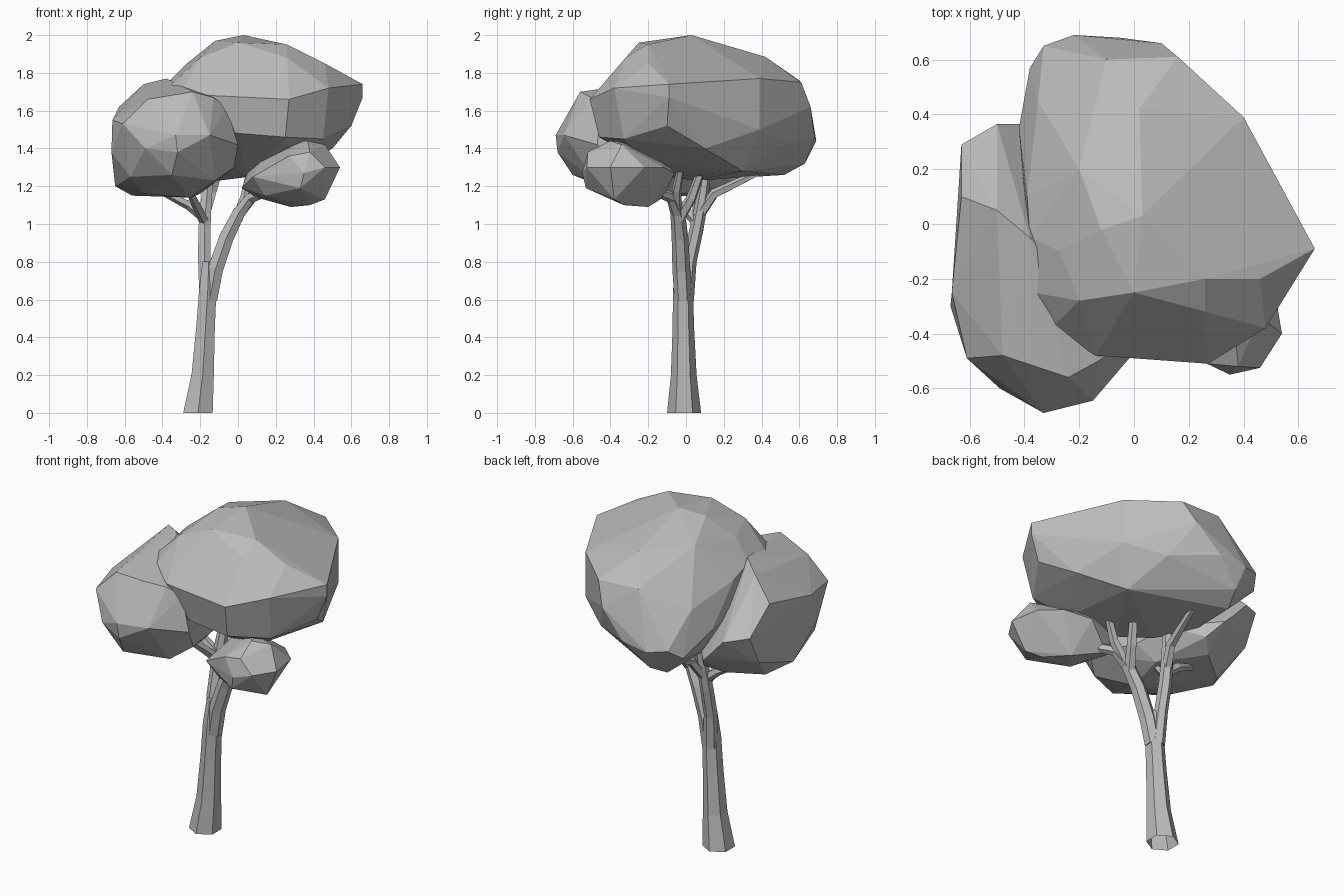
import bpy, bmesh, math
from mathutils import Vector

grey = bpy.data.materials.new("plain_grey")
grey.diffuse_color = (0.5, 0.5, 0.5, 1)


def finish(name, bm):
    bmesh.ops.recalc_face_normals(bm, faces=bm.faces)
    me = bpy.data.meshes.new(name)
    bm.to_mesh(me)
    bm.free()
    me.materials.append(grey)
    ob = bpy.data.objects.new(name, me)
    bpy.context.collection.objects.link(ob)
    return ob


def hull(name, pts):
    """Faceted foliage clump stretched over a few corner points."""
    bm = bmesh.new()
    for p in pts:
        bm.verts.new(p)
    res = bmesh.ops.convex_hull(bm, input=bm.verts[:])
    loose = [v for v in set(res["geom_interior"] + res["geom_unused"])
             if isinstance(v, bmesh.types.BMVert)]
    bmesh.ops.delete(bm, geom=loose, context='VERTS')
    bmesh.ops.dissolve_limit(bm, angle_limit=math.radians(4),
                             verts=bm.verts[:], edges=bm.edges[:])
    return finish(name, bm)


def limb(name, path, sides=6, level=False):
    """Tapered tube; path holds (x, y, z, radius)."""
    bm = bmesh.new()
    rings = []
    pts = [Vector(p[:3]) for p in path]
    for i, p in enumerate(pts):
        t = (pts[min(i + 1, len(pts) - 1)] - pts[max(i - 1, 0)]).normalized()
        if level and i == 0:
            t = Vector((0, 0, 1))
        u = Vector((0, 1, 0)).cross(t)
        if u.length < 0.2:
            u = Vector((1, 0, 0))
        u.normalize()
        w = t.cross(u)
        r = path[i][3]
        rings.append([bm.verts.new(p + (u * math.cos(a) + w * math.sin(a)) * r)
                      for a in (math.tau * (k + 0.5) / sides for k in range(sides))])
    for a, b in zip(rings, rings[1:]):
        for k in range(sides):
            n = (k + 1) % sides
            bm.faces.new((a[k], a[n], b[n], b[k]))
    if not level:
        bm.faces.new(rings[0])
    bm.faces.new(rings[-1])
    return finish(name, bm)


# large canopy
hull("main_canopy", [
    (.03, .03, 2), (-.12, -.02, 1.97), (0, -.25, 1.96), (.26, -.2, 1.95),
    (.02, .42, 1.885), (-.2, .2, 1.9), (-.1, .6, 1.76), (.4, .39, 1.77),
    (.4, .39, 1.5), (.16, .61, 1.75), (.1, .66, 1.62), (-.05, .68, 1.46),
    (.66, -.09, 1.74), (.66, -.09, 1.67), (.6, -.1, 1.52), (.48, -.38, 1.72),
    (.27, -.51, 1.66), (.08, -.48, 1.6), (-.14, -.48, 1.68), (-.3, -.38, 1.7),
    (-.37, -.25, 1.72), (-.2, -.28, 1.88), (.26, -.32, 1.88), (.46, -.2, 1.85),
    (.45, -.33, 1.45), (.25, -.46, 1.46), (0, -.45, 1.48), (-.3, -.35, 1.5),
    (.3, -.2, 1.33), (.05, -.1, 1.25), (-.1, .05, 1.23), (.3, .3, 1.28),
    (.2, .53, 1.43), (-.2, .63, 1.32), (-.24, .52, 1.26), (-.27, .2, 1.28),
    (-.42, .35, 1.5), (-.38, .57, 1.4), (-.33, .65, 1.46), (-.22, .69, 1.44),
    (-.35, .45, 1.64), (-.39, .1, 1.7), (-.38, -.05, 1.74), (.5, .1, 1.4),
    (-.27, -.1, 1.85)])

# clump on the left
hull("left_canopy", [
    (-.5, .05, 1.74), (-.38, -.05, 1.77), (-.63, .1, 1.62), (-.63, .29, 1.48),
    (-.5, .365, 1.45), (-.41, .365, 1.35), (-.63, .2, 1.3), (-.65, -.1, 1.2),
    (-.67, -.3, 1.38), (-.665, -.25, 1.55), (-.61, -.49, 1.53), (-.57, -.42, 1.25),
    (-.49, -.6, 1.4), (-.33, -.69, 1.47), (-.32, -.68, 1.38), (-.15, -.645, 1.47),
    (-.24, -.56, 1.7), (-.48, -.48, 1.66), (-.13, -.5, 1.67), (-.06, -.45, 1.62),
    (0, -.47, 1.42), (-.02, -.4, 1.3), (-.12, -.48, 1.23), (-.35, -.6, 1.26),
    (-.5, -.25, 1.16), (-.25, -.3, 1.14), (-.2, -.05, 1.16), (-.56, .04, 1.15),
    (-.38, .18, 1.17), (-.1, -.1, 1.26), (-.15, .1, 1.3), (-.3, .26, 1.22),
    (-.36, .35, 1.3)])

# small clump low at the right
hull("small_canopy", [
    (.02, -.2, 1.19), (.05, -.12, 1.27), (.14, -.14, 1.37), (.3, -.3, 1.435),
    (.37, -.4, 1.44), (.46, -.34, 1.42), (.54, -.4, 1.3), (.51, -.22, 1.3),
    (.46, -.38, 1.13), (.38, -.33, 1.1), (.28, -.2, 1.09), (.1, -.12, 1.14),
    (.25, -.06, 1.27), (.4, -.12, 1.3), (.35, -.55, 1.27), (.27, -.51, 1.36),
    (.46, -.525, 1.3), (.33, -.53, 1.19), (.08, -.42, 1.25), (.14, -.38, 1.15),
    (.38, -.52, 1.38)])

# trunk with flared foot
limb("trunk", [(-.212, -.01, 0, .09), (-.187, -.012, .2, .068), (-.172, -.014, .45, .057),
               (-.16, -.016, .65, .053), (-.155, -.012, .8, .038)], level=True)

# two main stems
limb("left_stem", [(-.168, 0, .6, .042), (-.178, .018, .8, .038), (-.178, .055, .97, .037),
                   (-.17, .08, 1.1, .034), (-.15, .11, 1.3, .026)])
limb("right_stem", [(-.15, -.016, .6, .046), (-.12, -.025, .76, .047), (-.06, -.032, .93, .044),
                    (.005, -.045, 1.06, .038), (.07, -.075, 1.14, .032), (.2, -.2, 1.19, .022)])

# thin branches reaching into the foliage
branches = {
    "left_branch": [(-.17, .06, 1.03, .03), (-.26, .06, 1.1, .026), (-.4, .02, 1.17, .018)],
    "left_front_branch": [(-.18, .05, 1.02, .028), (-.22, -.03, 1.1, .025), (-.26, -.12, 1.18, .018)],
    "back_branch": [(-.17, .08, 1.06, .03), (-.14, .15, 1.16, .027), (-.1, .38, 1.27, .018)],
    "middle_branch": [(0, -.035, 1.03, .032), (.04, .03, 1.14, .028), (.08, .1, 1.34, .02)],
    "right_branch": [(.03, -.05, 1.08, .03), (.1, -.05, 1.18, .026), (.18, -.02, 1.34, .018)],
}
for name, path in branches.items():
    limb(name, path, 5)
